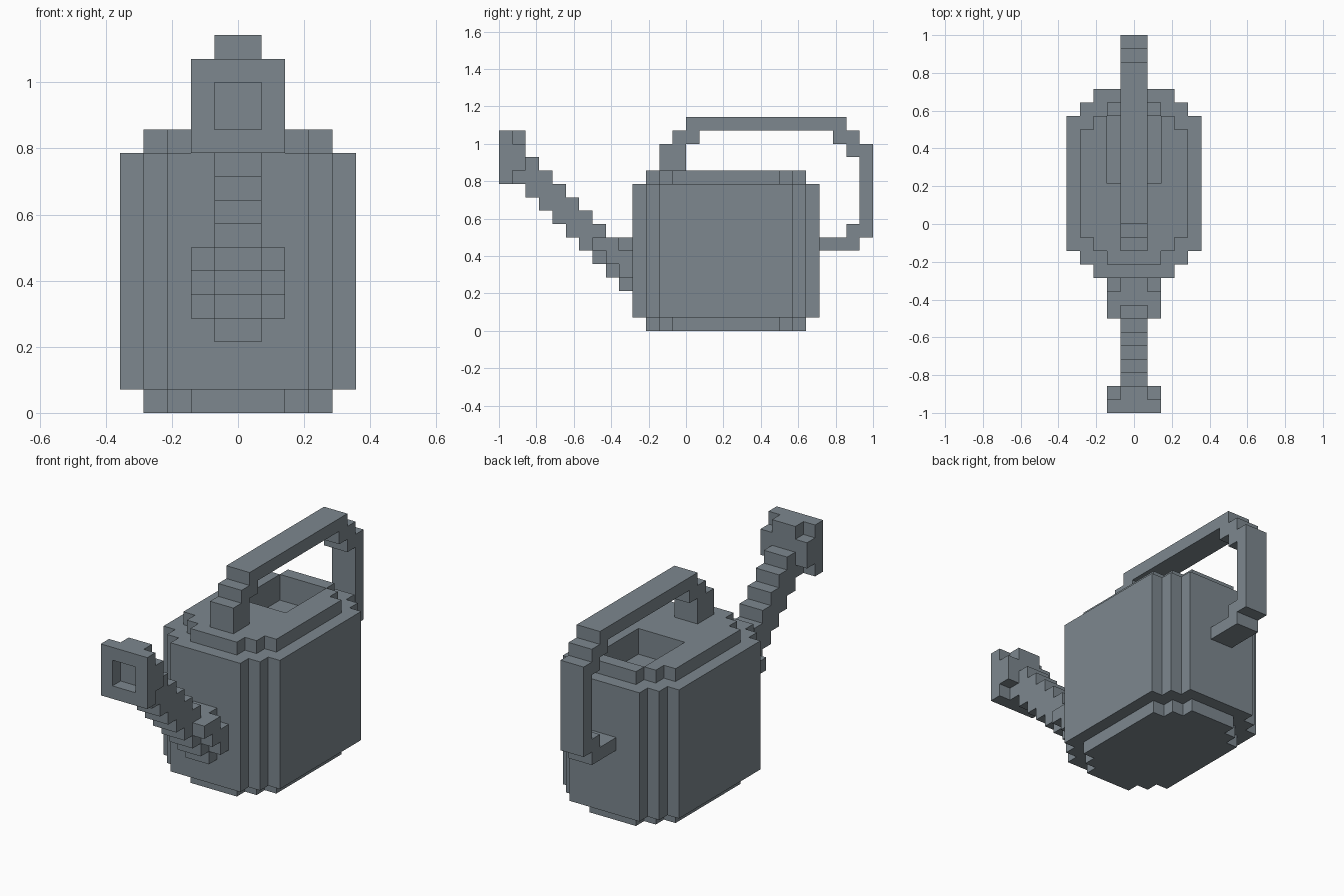
import bpy, bmesh
from mathutils import Vector

U = 1 / 14  # one block

cube = bpy.data.objects.get("Cube")
if cube:
    bpy.data.objects.remove(cube, do_unlink=True)

# Single slate grey material
grey = bpy.data.materials.new("slate_grey")
grey.use_nodes = True
colour = (0.205, 0.245, 0.274, 1)
grey.diffuse_color = colour
bsdf = next(n for n in grey.node_tree.nodes if n.type == 'BSDF_PRINCIPLED')
bsdf.inputs["Base Color"].default_value = colour
bsdf.inputs["Roughness"].default_value = 0.8

# Extrusion axis -> placement of outline point (a, b) at depth d
PLACE = {
    'X': lambda a, b, d: Vector((d, a, b)),
    'Y': lambda a, b, d: Vector((a, d, b)),
    'Z': lambda a, b, d: Vector((a, b, d)),
}


def prism(name, outline, axis, lo, hi):
    """Extrude an outline, given in blocks, between two depths along an axis."""
    bm = bmesh.new()
    base = bm.faces.new([bm.verts.new(PLACE[axis](a, b, lo) * U) for a, b in outline])
    ext = bmesh.ops.extrude_face_region(bm, geom=[base])
    verts = [g for g in ext["geom"] if isinstance(g, bmesh.types.BMVert)]
    bmesh.ops.translate(bm, verts=verts, vec=PLACE[axis](0, 0, hi - lo) * U)
    bmesh.ops.recalc_face_normals(bm, faces=bm.faces)
    mesh = bpy.data.meshes.new(name)
    bm.to_mesh(mesh)
    bm.free()
    mesh.materials.append(grey)
    obj = bpy.data.objects.new(name, mesh)
    bpy.context.collection.objects.link(obj)
    return obj


def rect(a0, a1, b0, b1):
    return [(a0, b0), (a1, b0), (a1, b1), (a0, b1)]


def stepped_plan(half, front, back):
    """Rectangle whose corners are cut into two one-block steps."""
    right = [(half - 2, front), (half - 2, front + 1), (half - 1, front + 1),
             (half - 1, front + 2), (half, front + 2),
             (half, back - 2), (half - 1, back - 2), (half - 1, back - 1),
             (half - 2, back - 1), (half - 2, back)]
    return right + [(-x, y) for x, y in reversed(right)]


def cut(obj, cutter):
    mod = obj.modifiers.new("opening", 'BOOLEAN')
    mod.operation = 'DIFFERENCE'
    mod.solver = 'EXACT'
    mod.object = cutter
    cutter.display_type = 'WIRE'
    cutter.hide_render = True
    cutter.hide_set(True)


# Tank: main body with inset plates below and above
body = prism("body", stepped_plan(5, -4, 10), 'Z', 1, 11)
prism("base_plate", stepped_plan(4, -3, 9), 'Z', 0, 1)
top_plate = prism("top_plate", stepped_plan(4, -3, 9), 'Z', 11, 12)

# Filling opening in the top
fill_cutter = prism("fill_opening_cutter", rect(-2, 2, 3, 8), 'Z', 10, 13)
cut(top_plate, fill_cutter)
cut(body, fill_cutter)

# Handle: stepped loop from the top plate to the back of the body
prism("handle", [
    (-2, 12), (-2, 14), (-1, 14), (-1, 15), (0, 15), (0, 16), (12, 16), (12, 15),
    (13, 15), (13, 14), (14, 14), (14, 7), (13, 7), (13, 6), (10, 6), (10, 7),
    (12, 7), (12, 8), (13, 8), (13, 13), (12, 13), (12, 14), (11, 14), (11, 15),
    (1, 15), (1, 14), (0, 14), (0, 12)], 'X', -1, 1)

# Spout: staircase rising to the front
upper, lower = [], []
for i in range(8):
    y = -12 + i
    top = max(13 - i, 7)
    upper += [(y, top)] if i == 7 else [(y, top), (y + 1, top)]
    lower += [(y, 10 - i), (y + 1, 10 - i)]
upper[-1] = (-4, 7)
prism("spout", upper + lower[::-1], 'X', -1, 1)

# Thicker cheeks on both sides of the spout root
cheek = [(-7, 6), (-7, 7), (-5, 7), (-5, 6), (-4, 6), (-4, 4),
         (-5, 4), (-5, 5), (-6, 5), (-6, 6)]
for side, x in (("left", 1), ("right", -2)):
    prism(side + "_spout_cheek", cheek, 'X', x, x + 1)

# Spout head: square rim with an opening, backed by a cross-shaped block
rim = prism("spout_rim", rect(-2, 2, 11, 15), 'Y', -14, -13)
cut(rim, prism("spout_opening_cutter", rect(-1, 1, 12, 14), 'Y', -15, -12.5))
prism("spout_head_back", [
    (-1, 11), (1, 11), (1, 12), (2, 12), (2, 14), (1, 14),
    (1, 15), (-1, 15), (-1, 14), (-2, 14), (-2, 12), (-1, 12)], 'Y', -13, -12)
